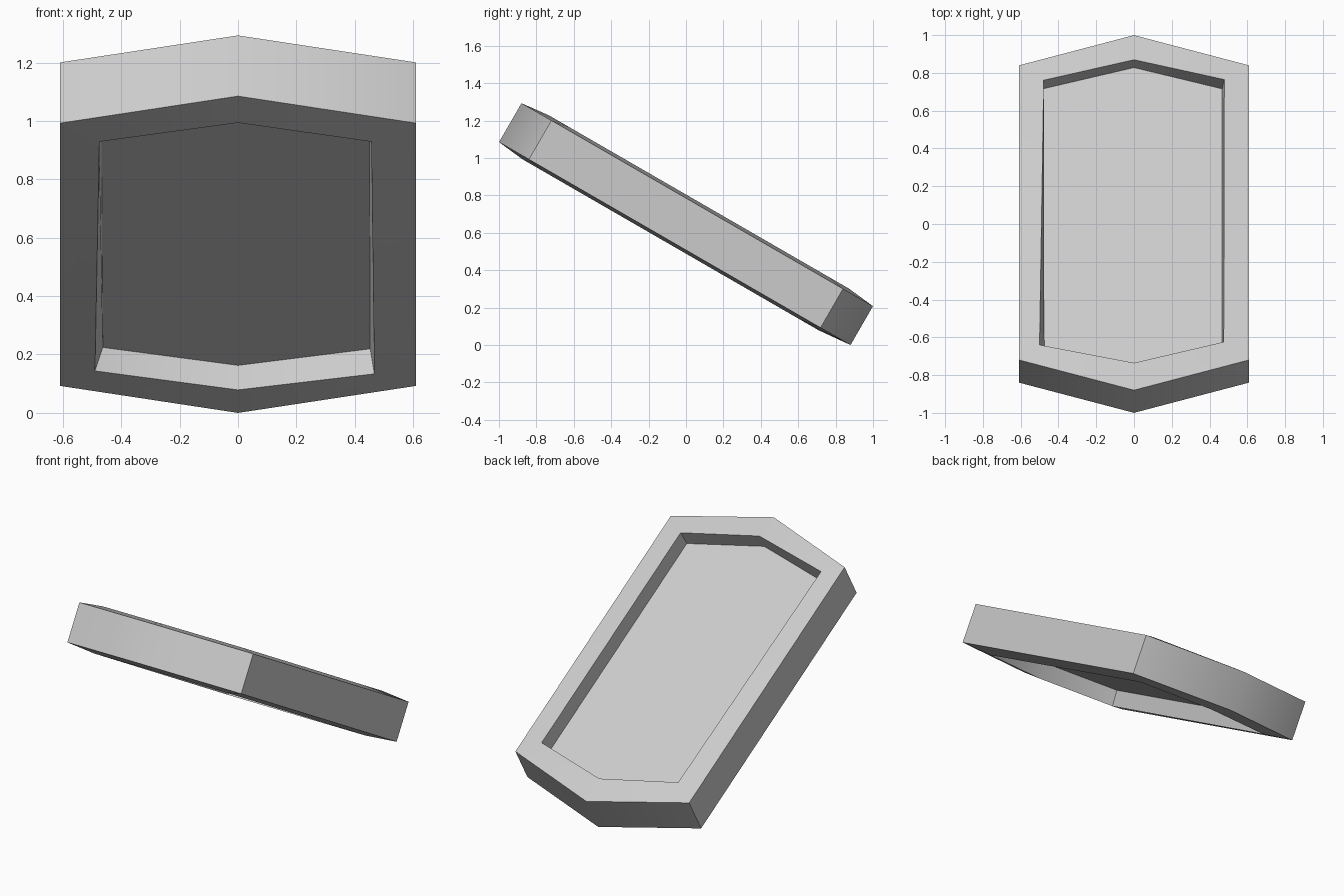
import bpy, bmesh, math
from mathutils import Matrix, Vector

cube = bpy.data.objects.get("Cube")
if cube:
    bpy.data.objects.remove(cube)

grey = bpy.data.materials.new("light_grey")
grey.use_nodes = True
grey.diffuse_color = (0.6, 0.6, 0.6, 1)
grey.node_tree.nodes["Principled BSDF"].inputs["Base Color"].default_value = (0.6, 0.6, 0.6, 1)

HALF = 0.12     # half thickness at the outer edge
RIM = 0.137     # half thickness at the inner lip
FLOOR = 0.04    # half thickness of the recessed panel

# Hexagon outlines in the plane of the tray, counter-clockwise from the front tip
outer = [(0, -1.085), (0.61, -0.90), (0.61, 0.90), (0, 1.085), (-0.61, 0.90), (-0.61, -0.90)]
top_lip = [(0, -0.928), (0.475, -0.80), (0.478, 0.804), (0, 0.925), (-0.478, 0.80), (-0.50, -0.818)]
top_floor = [(0, -0.928), (0.465, -0.80), (0.467, 0.803), (0, 0.933), (-0.483, 0.803), (-0.475, -0.815)]
low_lip = [(0, -0.932), (0.457, -0.802), (0.467, 0.788), (0, 0.898), (-0.49, 0.768), (-0.475, -0.802)]
low_floor = [(0, -0.932), (0.45, -0.802), (0.453, 0.785), (0, 0.898), (-0.463, 0.775), (-0.468, -0.802)]

bm = bmesh.new()


def ring(outline, height):
    return [bm.verts.new((x, y, height)) for x, y in outline]


# Successive rings run from the lower panel, around the rim, to the upper panel
rings = [ring(low_floor, -FLOOR), ring(low_lip, -RIM), ring(outer, -HALF),
         ring(outer, HALF), ring(top_lip, RIM), ring(top_floor, FLOOR)]
for a, b in zip(rings, rings[1:]):
    for i in range(6):
        j = (i + 1) % 6
        bm.faces.new((a[i], a[j], b[j], b[i]))
bm.faces.new(reversed(rings[0]))
bm.faces.new(rings[-1])
bmesh.ops.recalc_face_normals(bm, faces=bm.faces)

# Tilt the tray with its front end raised, and stand it on the ground
bm.transform(Matrix.Rotation(math.radians(-30), 4, "X"))
lowest = min(v.co.z for v in bm.verts)
bmesh.ops.translate(bm, verts=bm.verts, vec=Vector((0, 0, -lowest)))

mesh = bpy.data.meshes.new("hexagonal_tray")
bm.to_mesh(mesh)
bm.free()
mesh.materials.append(grey)
tray = bpy.data.objects.new("hexagonal_tray", mesh)
bpy.context.collection.objects.link(tray)

# Soft shading across the end tips, sharp everywhere else
bpy.ops.object.select_all(action="DESELECT")
tray.select_set(True)
bpy.context.view_layer.objects.active = tray
bpy.ops.object.shade_smooth_by_angle(angle=math.radians(40))
